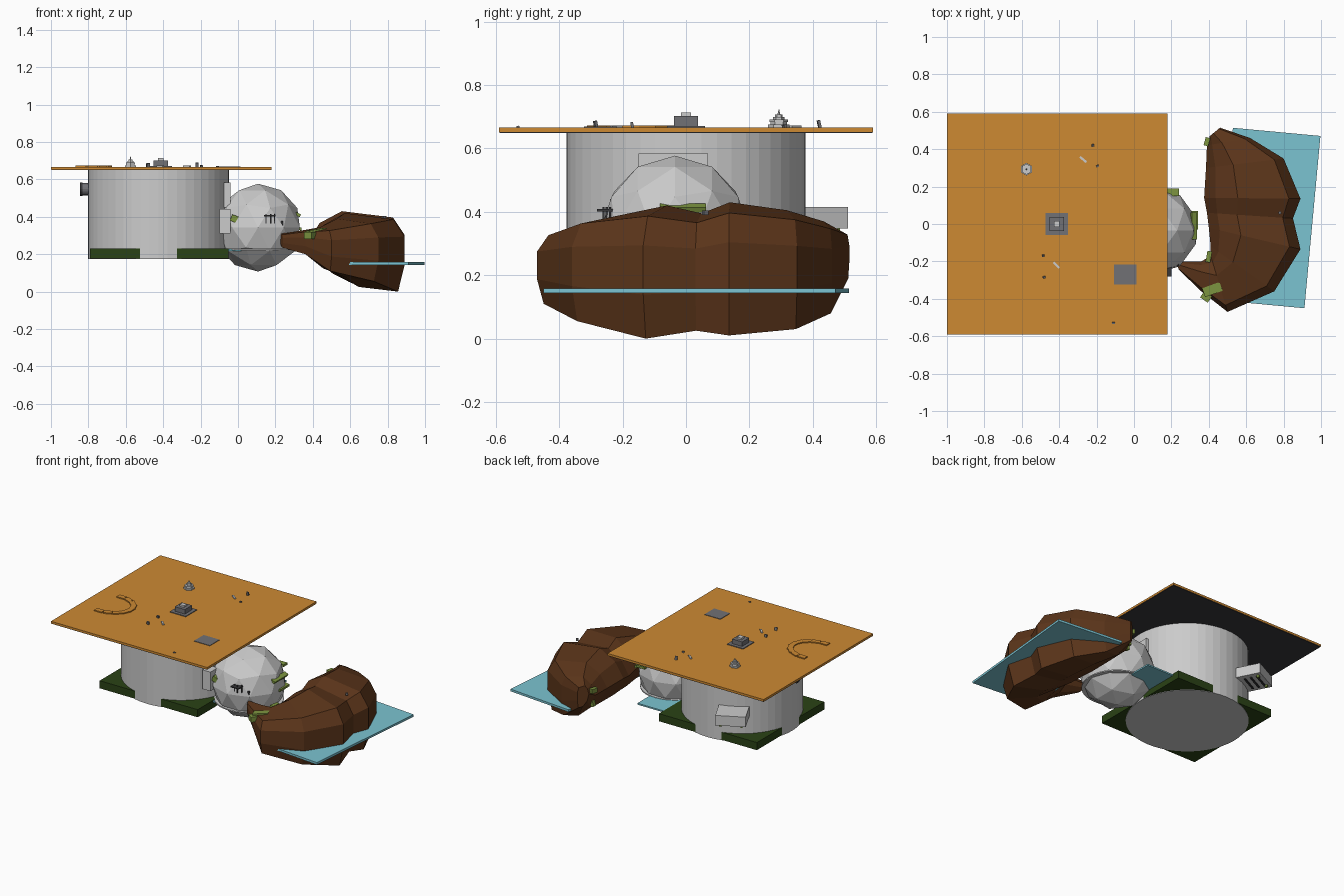
import bpy, bmesh, math
from mathutils import Vector, Matrix

if "Cube" in bpy.data.objects:
    bpy.data.objects.remove(bpy.data.objects["Cube"])


def mat(name, r, g, b):
    m = bpy.data.materials.new(name)
    m.diffuse_color = tuple((c / 255) ** 2.2 for c in (r, g, b)) + (1,)
    m.use_nodes = True
    m.node_tree.nodes["Principled BSDF"].inputs["Base Color"].default_value = m.diffuse_color
    return m


ORANGE = mat("sand_orange", 204, 136, 54)
DARK = mat("dark_grey", 58, 58, 60)
GREEN = mat("dark_green", 46, 68, 28)
OLIVE = mat("olive", 124, 148, 66)
BROWN = mat("rock_brown", 92, 56, 32)
CYAN = mat("water_blue", 122, 194, 208)
STONE = mat("stone_grey", 112, 112, 116)


def finish(name, bm, material=None):
    bmesh.ops.recalc_face_normals(bm, faces=bm.faces)
    me = bpy.data.meshes.new(name)
    bm.to_mesh(me)
    bm.free()
    ob = bpy.data.objects.new(name, me)
    bpy.context.collection.objects.link(ob)
    if material:
        me.materials.append(material)
    return ob


def box(name, center, size, material=None, rot=(0, 0, 0)):
    bm = bmesh.new()
    bmesh.ops.create_cube(bm, size=1, matrix=Matrix.Diagonal((*size, 1)))
    ob = finish(name, bm, material)
    ob.location = center
    ob.rotation_euler = [math.radians(a) for a in rot]
    return ob


def cyl(name, center, r, h, n, material=None, rot=(0, 0, 0), r2=None):
    bm = bmesh.new()
    bmesh.ops.create_cone(bm, cap_ends=True, segments=n, radius1=r,
                          radius2=r if r2 is None else r2, depth=h)
    ob = finish(name, bm, material)
    ob.location = center
    ob.rotation_euler = [math.radians(a) for a in rot]
    return ob


# Main drum, base and square roof plate
cyl("drum", (-0.425, 0, 0.4125), 0.377, 0.475, 48)
box("drum_base", (-0.42, 0, 0.204), (0.74, 0.728, 0.052), GREEN)
box("roof_plate", (-0.41, 0, 0.659), (1.18, 1.18, 0.014), ORANGE)
box("roof_underside", (-0.41, 0, 0.651), (1.176, 1.176, 0.004), DARK)

# Box unit on the back of the drum, with slats and feet below
A = 27
out = Vector((-math.sin(math.radians(A)), math.cos(math.radians(A)), 0))
side = Vector((out.y, -out.x, 0))
axis = Vector((-0.425, 0, 0))
box("back_unit", axis + out * 0.43 + Vector((0, 0, 0.381)), (0.19, 0.19, 0.068), None, (0, 0, A))
for i in range(3):
    box("back_unit_slat", axis + out * (0.41 + 0.04 * i) + Vector((0, 0, 0.345)),
        (0.13, 0.012, 0.008), DARK, (0, 0, A))
for s in (-1, 1):
    box("back_unit_foot", axis + out * 0.5 + side * 0.065 * s + Vector((0, 0, 0.342)),
        (0.015, 0.015, 0.018), OLIVE, (0, 0, A))

# Pipe on the left, connector panels between drum and sphere
cyl("side_pipe", (-0.815, 0, 0.548), 0.033, 0.055, 16, STONE, (0, 90, 0))
cyl("side_pipe_cap", (-0.838, 0, 0.548), 0.036, 0.012, 16, DARK, (0, 90, 0))
box("upper_connector", (-0.057, -0.04, 0.517), (0.036, 0.22, 0.135))
box("lower_connector", (-0.07, -0.2, 0.376), (0.06, 0.08, 0.13))

# Faceted sphere, with the ring and water sheet around it
bm = bmesh.new()
bmesh.ops.create_icosphere(bm, subdivisions=2, radius=0.235)
finish("sphere", bm).location = (0.107, -0.035, 0.342)
cyl("sphere_ring", (0.107, -0.035, 0.226), 0.217, 0.008, 32)
box("small_water_sheet", (0.045, 0.055, 0.222), (0.21, 0.51, 0.01), CYAN)
box("large_water_sheet", (0.72, 0.032, 0.151), (0.47, 0.925, 0.015), CYAN, (0, 0, -5.3))

# Crescent rock: sections of inner xy, outer xy, bottom and top
profile = [(0, .62), (.12, .85), (.35, 1), (.88, .92), (1, .7),
           (1, .33), (.93, 0), (.5, .06), (.15, .3)]
sections = [
    (.225, -.20, .24, -.245, .235, .31), (.36, -.20, .36, -.36, .20, .33),
    (.41, -.17, .50, -.47, .11, .345), (.41, -.12, .75, -.36, .055, .39),
    (.40, -.02, .89, -.135, .0, .42), (.39, .06, .85, .03, .025, .395),
    (.375, .14, .89, .135, .01, .43), (.385, .30, .80, .35, .03, .405),
    (.39, .42, .62, .46, .08, .37), (.405, .47, .46, .515, .19, .34)]
bm = bmesh.new()
rings = []
for x0, y0, x1, y1, z0, z1 in sections:
    rings.append([bm.verts.new((x0 + (x1 - x0) * t, y0 + (y1 - y0) * t, z0 + (z1 - z0) * s))
                  for t, s in profile])
n = len(profile)
for a, b in zip(rings, rings[1:]):
    for i in range(n):
        bm.faces.new((a[i], a[(i + 1) % n], b[(i + 1) % n], b[i]))
bm.faces.new(rings[0])
bm.faces.new(rings[-1])
finish("crescent_rock", bm, BROWN)
box("rock_pebble", (0.78, 0.06, 0.397), (0.015, 0.015, 0.015), STONE, (0, 0, 30))

# Olive patches on the sphere and rock
for c, s, r in [
        ((.21, .17, .41), (.06, .04, .015), (0, 0, 0)),
        ((.32, -.01, .412), (.03, .145, .016), (0, 25, 0)),
        ((.31, .02, .34), (.06, .10, .016), (0, 10, 0)),
        ((-.02, -.20, .39), (.035, .05, .035), (0, 20, 0)),
        ((.39, .44, .30), (.025, .045, .03), (0, 0, -15)),
        ((.41, .42, .20), (.02, .025, .04), (0, 15, 0)),
        ((.40, -.175, .30), (.025, .06, .03), (0, 0, -10)),
        ((.42, -.35, .325), (.10, .05, .018), (0, -8, 20)),
        ((.385, -.39, .30), (.05, .04, .035), (0, 0, -35))]:
    box("moss_patch", c, s, OLIVE, r)

# Dark stick rig on the front of the sphere
box("rig_bar", (.17, -.255, .405), (.06, .05, .007), DARK)
for x, y in ((.15, -.25), (.175, -.26), (.195, -.24)):
    box("rig_post", (x, y, .39), (.007, .007, .05), DARK)
box("rig_stub", (.235, -.215, .365), (.012, .02, .025), DARK)

# Stepped pedestal in the middle of the roof
for h, z0, z1, m in ((.06, .665, .671, STONE), (.038, .67, .702, STONE), (.016, .70, .714, None)):
    box("pedestal_step", (-.413, 0, (z0 + z1) / 2), (2 * h, 2 * h, z1 - z0), m)

# Tiered shrine and flat slab
for i, r in enumerate((.034, .026, .029, .018, .012)):
    cyl("shrine_tier", (-.575, .293, .671 + .008 * i), r, .009, 6)
cyl("shrine_spire", (-.575, .293, .712), .006, .022, 6, None, (0, 0, 0), .001)
box("roof_slab", (-.047, -.27, .667), (.12, .105, .004), STONE)

# Little standing stones on the roof
for x, y, h, a in ((-.22, .42, .024, 10), (-.195, .31, .01, 30), (-.485, -.17, .018, 0),
                   (-.48, -.285, .022, 20), (-.11, -.53, .006, 0)):
    box("standing_stone", (x, y, .665 + h / 2), (.015, .009, h), STONE, (12, 0, a))
for x, y, a in ((-.272, .345, -40), (-.415, -.22, -45)):
    box("fallen_stone", (x, y, .669), (.045, .012, .008), None, (0, 0, a))

# Low arched sand ridge
for i in range(9):
    t = math.pi * i / 8
    box("sand_ridge", (-.84 + .15 * math.sin(t), -.175 + .12 * math.cos(t), .668),
        (.035, .055, .01), ORANGE, (0, 0, math.degrees(-t) + 90))
